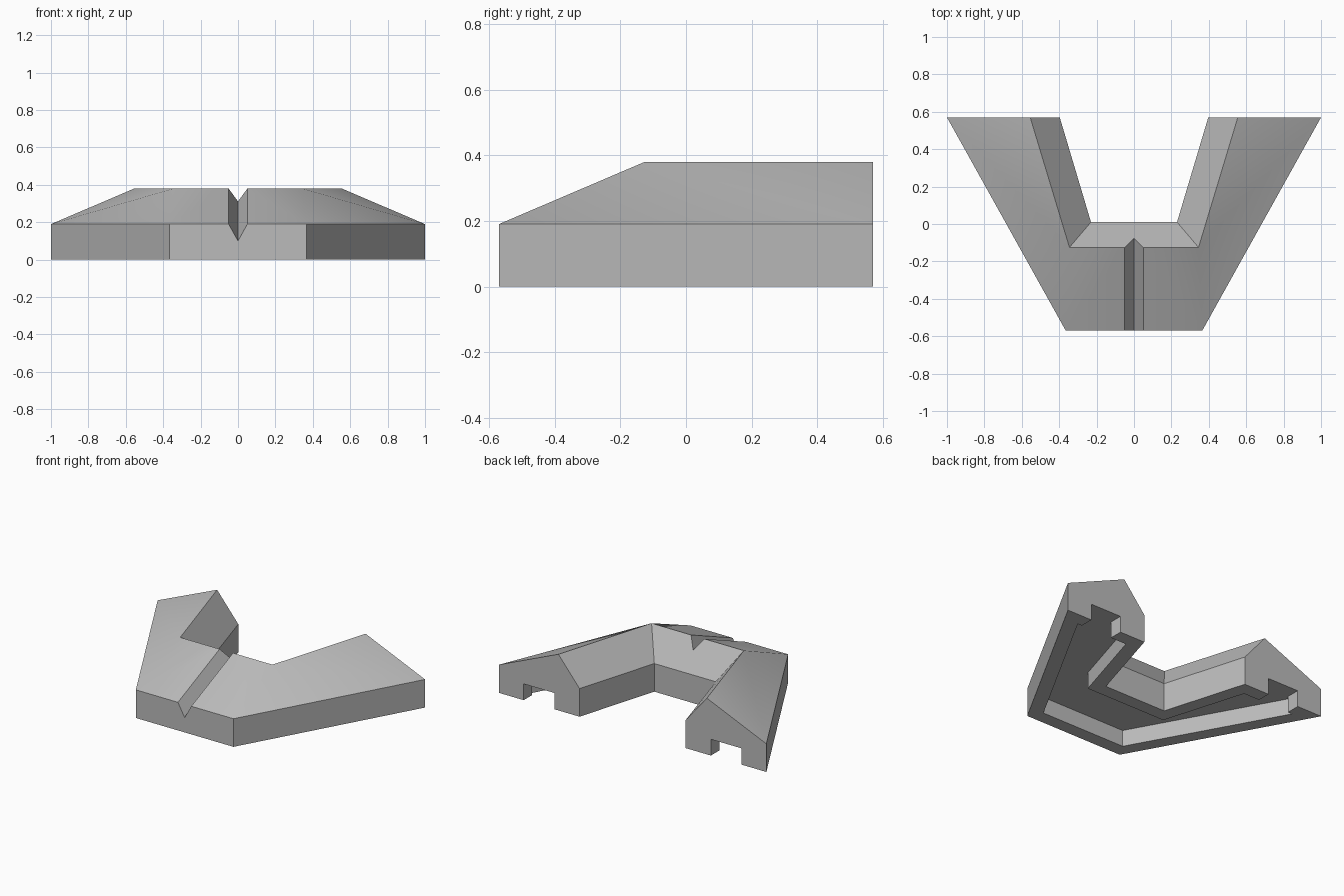
import bpy
import bmesh

if "Cube" in bpy.data.objects:
    bpy.data.objects.remove(bpy.data.objects["Cube"])

grey = bpy.data.materials.new("plain_grey")
grey.use_nodes = True
grey.diffuse_color = (0.5, 0.5, 0.5, 1)
grey.node_tree.nodes["Principled BSDF"].inputs["Base Color"].default_value = (0.5, 0.5, 0.5, 1)


def loft(name, sections, diagonals=()):
    """Skin a row of matching cross-sections and cap both ends."""
    bm = bmesh.new()
    rings = [[bm.verts.new(p) for p in s] for s in sections]
    n = len(rings[0])
    for a, b in zip(rings, rings[1:]):
        for i in range(n):
            j = (i + 1) % n
            bm.faces.new((a[i], a[j], b[j], b[i]))
    bm.faces.new(rings[0])
    bm.faces.new(rings[-1])
    for (r0, i0), (r1, i1) in diagonals:
        bmesh.ops.connect_verts(bm, verts=[rings[r0][i0], rings[r1][i1]])
    bmesh.ops.recalc_face_normals(bm, faces=bm.faces)
    mesh = bpy.data.meshes.new(name)
    bm.to_mesh(mesh)
    bm.free()
    mesh.materials.append(grey)
    ob = bpy.data.objects.new(name, mesh)
    bpy.context.collection.objects.link(ob)
    return ob


def mirrored(half):
    """Add the sections of the other side, in reverse order."""
    return half + [[(-x, y, z) for x, y, z in s] for s in reversed(half)]


def section(outer, ridge, inner, eave=0.19, top=0.38):
    return [(*outer, 0), (*outer, eave), (*ridge, top), (*inner, eave), (*inner, 0)]


def channel(outer, inner, low=-0.05, high=0.11):
    return [(*outer, low), (*outer, high), (*inner, high), (*inner, low)]


# Three-sided body with a pitched top, open at the back
body = loft("angled_body", mirrored([
    section((1, 0.57), (0.555, 0.57), (0.397, 0.57)),
    section((0.365, -0.57), (0.345, -0.125), (0.23, 0.01)),
]), diagonals=[((0, 1), (1, 2)), ((3, 1), (2, 2))])

# Hollow under the body
cutters = [loft("underside_channel", mirrored([
    channel((0.847, 0.48), (0.467, 0.48)),
    channel((0.313, -0.48), (0.298, -0.08)),
]))]

# Narrow slots through the two back ends
for side in (1, -1):
    cutters.append(loft("end_slot", [
        channel((side * 0.815, y), (side * 0.585, y)) for y in (0.47, 0.65)]))

# V notch that follows the front slope
pitch = 0.19 / 0.445


def notch(y):
    z = 0.10 + pitch * (y + 0.57)
    return [(0, y, z), (0.1, y, z + 0.18), (-0.1, y, z + 0.18)]


cutters.append(loft("front_notch", [notch(-0.7), notch(0.1)]))

bpy.context.view_layer.objects.active = body
for cutter in cutters:
    cutter.hide_render = True
    mod = body.modifiers.new(cutter.name, "BOOLEAN")
    mod.operation = "DIFFERENCE"
    mod.solver = "EXACT"
    mod.object = cutter
    bpy.ops.object.modifier_apply(modifier=mod.name)
    bpy.data.objects.remove(cutter)

# Soft shading over the shallow roof folds only
bpy.ops.object.select_all(action="DESELECT")
body.select_set(True)
bpy.ops.object.shade_smooth_by_angle(angle=0.61)
